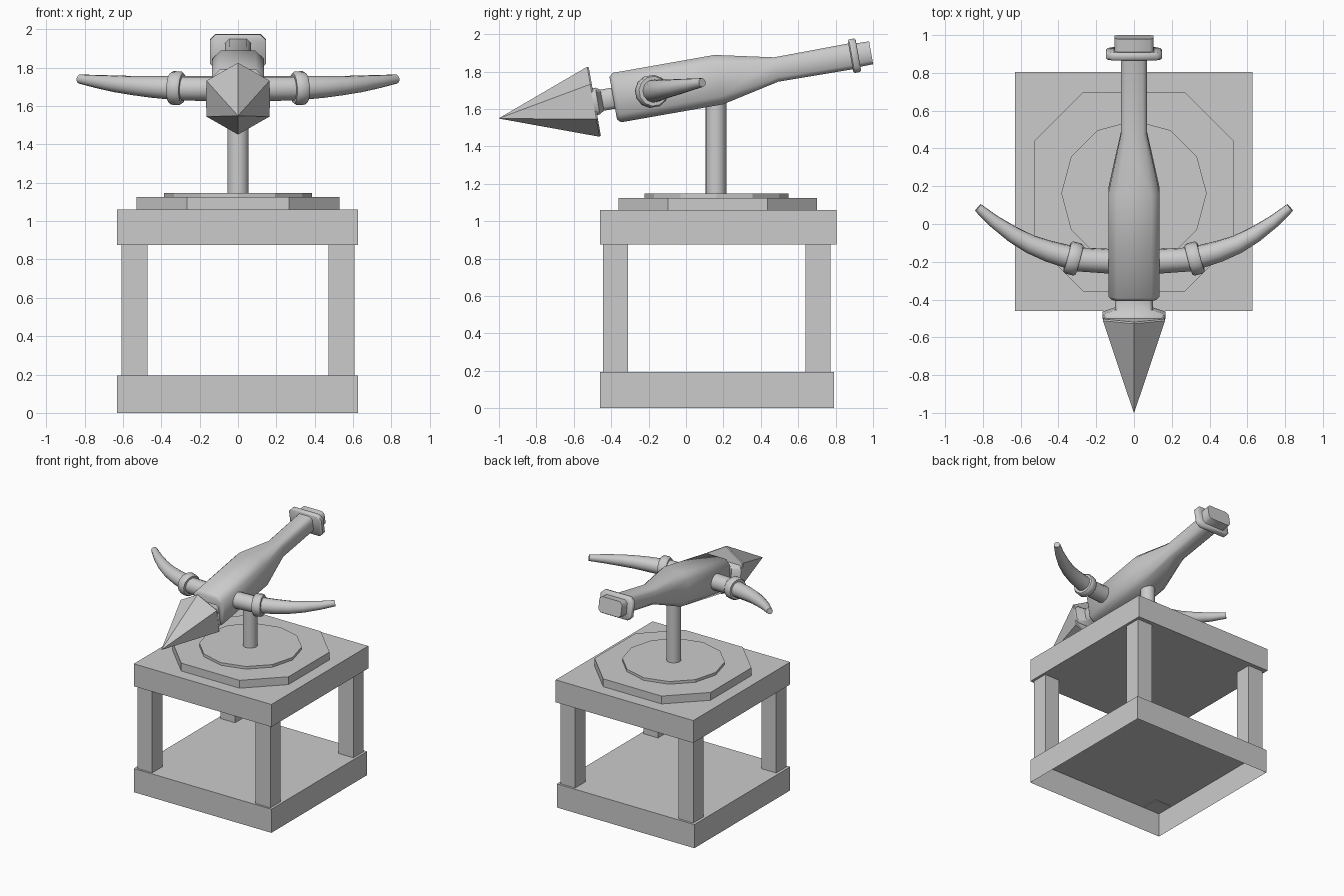
import bpy, bmesh, math
from mathutils import Matrix, Vector

if "Cube" in bpy.data.objects:
    bpy.data.objects.remove(bpy.data.objects["Cube"])

# Tilted frame shared by the body, head and horns
TILT = Matrix.Translation((0, 0, 1.726)) @ Matrix.Rotation(math.radians(10), 4, 'X')


def finish(name, bm, smooth=None):
    mesh = bpy.data.meshes.new(name)
    bm.to_mesh(mesh)
    bm.free()
    ob = bpy.data.objects.new(name, mesh)
    bpy.context.collection.objects.link(ob)
    if smooth:
        bpy.ops.object.select_all(action='DESELECT')
        ob.select_set(True)
        bpy.context.view_layer.objects.active = ob
        bpy.ops.object.shade_smooth_by_angle(angle=math.radians(smooth))
    return ob


def loft(name, rings, matrix=Matrix(), smooth=None):
    """Skin a list of closed rings and cap both ends."""
    bm = bmesh.new()
    vr = [[bm.verts.new(matrix @ Vector(p)) for p in ring] for ring in rings]
    n = len(vr[0])
    for a, b in zip(vr, vr[1:]):
        for i in range(n):
            j = (i + 1) % n
            bm.faces.new((a[i], a[j], b[j], b[i]))
    bm.faces.new(vr[0][::-1])
    bm.faces.new(vr[-1])
    bmesh.ops.recalc_face_normals(bm, faces=bm.faces)
    return finish(name, bm, smooth)


def box(name, lo, hi, open_bottom=False):
    lo, hi = Vector(lo), Vector(hi)
    bm = bmesh.new()
    bmesh.ops.create_cube(bm, size=1)
    for v in bm.verts:
        v.co = (lo + hi) / 2 + v.co * (hi - lo)
    if open_bottom:
        bmesh.ops.delete(bm, geom=[f for f in bm.faces if f.normal.z < -0.5], context='FACES_ONLY')
    return finish(name, bm)


def octo(s, w, h, c=0.33):
    """Chamfered rectangle across the tilted axis."""
    k = c * min(w, h)
    q = [(w, h - k), (w - k, h), (k - w, h), (-w, h - k),
         (-w, k - h), (k - w, -h), (w - k, -h), (w, k - h)]
    return [(x, s, t) for x, t in q]


def disc(z, r, y, n, squash=1.0):
    return [(r * math.cos(2 * math.pi * i / n), y + r * math.sin(2 * math.pi * i / n), z) for i in range(n)]


def sweep(name, path, sides, smooth):
    """Tapered tube along (x, s, radius) points in the tilted plane."""
    rings = []
    for i, (x, s, r) in enumerate(path):
        a, b = path[max(i - 1, 0)], path[min(i + 1, len(path) - 1)]
        d = Vector((b[0] - a[0], b[1] - a[1], 0)).normalized()
        side = Vector((-d.y, d.x, 0))
        ring = []
        for k in range(sides):
            t = 2 * math.pi * (k + 0.5) / sides
            ring.append(Vector((x, s, 0)) + side * r * math.cos(t) + Vector((0, 0, r * math.sin(t))))
        rings.append(ring)
    return loft(name, rings, TILT, smooth)


# Crate-like stand: open-bottomed base, four posts, top slab
box("base_slab", (-0.63, -0.46, 0), (0.627, 0.79, 0.195), open_bottom=True)
box("top_slab", (-0.63, -0.46, 0.875), (0.627, 0.805, 1.06))
for xn, x in (("left", -0.54), ("right", 0.54)):
    for yn, y in (("front", -0.377), ("back", 0.705)):
        box(f"{yn}_{xn}_post", (x - 0.067, y - 0.067, 0.19), (x + 0.067, y + 0.067, 0.88))

# Stepped turntable and support shaft
a, b = 0.53, 0.267
outline = [(a, b), (b, a), (-b, a), (-a, b), (-a, -b), (-b, -a), (b, -a), (a, -b)]
loft("lower_turntable", [[(x, y + 0.17, z) for x, y in outline] for z in (1.055, 1.125)])
loft("upper_turntable", [disc(z, 0.385, 0.163, 12) for z in (1.12, 1.147)])
loft("support_shaft", [disc(z, 0.056, 0.16, 16) for z in (1.14, 1.72)], smooth=40)

# Body with tapering neck, collar and end cap
loft("body", [octo(*p) for p in ((-0.395, 0.118, 0.115), (-0.375, 0.136, 0.134), (0.178, 0.136, 0.134),
                                 (0.49, 0.069, 0.066), (0.91, 0.069, 0.07))], TILT, 50)
loft("tail_collar", [octo(*p) for p in ((0.893, 0.138, 0.083), (0.9, 0.147, 0.091),
                                        (0.928, 0.147, 0.091), (0.936, 0.138, 0.083))], TILT, 50)
loft("tail_cap", [octo(*p) for p in ((0.92, 0.105, 0.064), (1.005, 0.103, 0.062))], TILT, 50)

# Hexagonal pointed head and its flared socket
loft("head_socket", [octo(*p) for p in ((-0.505, 0.165, 0.075), (-0.48, 0.168, 0.072),
                                        (-0.455, 0.1, 0.057), (-0.38, 0.1, 0.057))], TILT, 50)


def hexagon(s, r):
    return [(r * math.sin(k * math.pi / 3), s, r * math.cos(k * math.pi / 3)) for k in range(6)]


loft("pointed_head", [hexagon(-1.0155, 0.001), hexagon(-0.503, 0.19), hexagon(-0.495, 0.185)], TILT)

# Curved side horns with rings, mirrored left and right
horn = [(0.1, -0.202, 0.066), (0.3, -0.19, 0.064), (0.45, -0.147, 0.057), (0.55, -0.108, 0.05),
        (0.64, -0.057, 0.044), (0.74, 0.014, 0.034), (0.826, 0.088, 0.024)]
band = [(0.289, -0.194, 0.08), (0.3, -0.191, 0.088), (0.343, -0.18, 0.088), (0.354, -0.177, 0.08)]
for name, m in (("right", 1), ("left", -1)):
    sweep(f"{name}_horn", [(m * x, s, r) for x, s, r in horn], 12, 40)
    sweep(f"{name}_horn_ring", [(m * x, s, r) for x, s, r in band], 12, 50)
